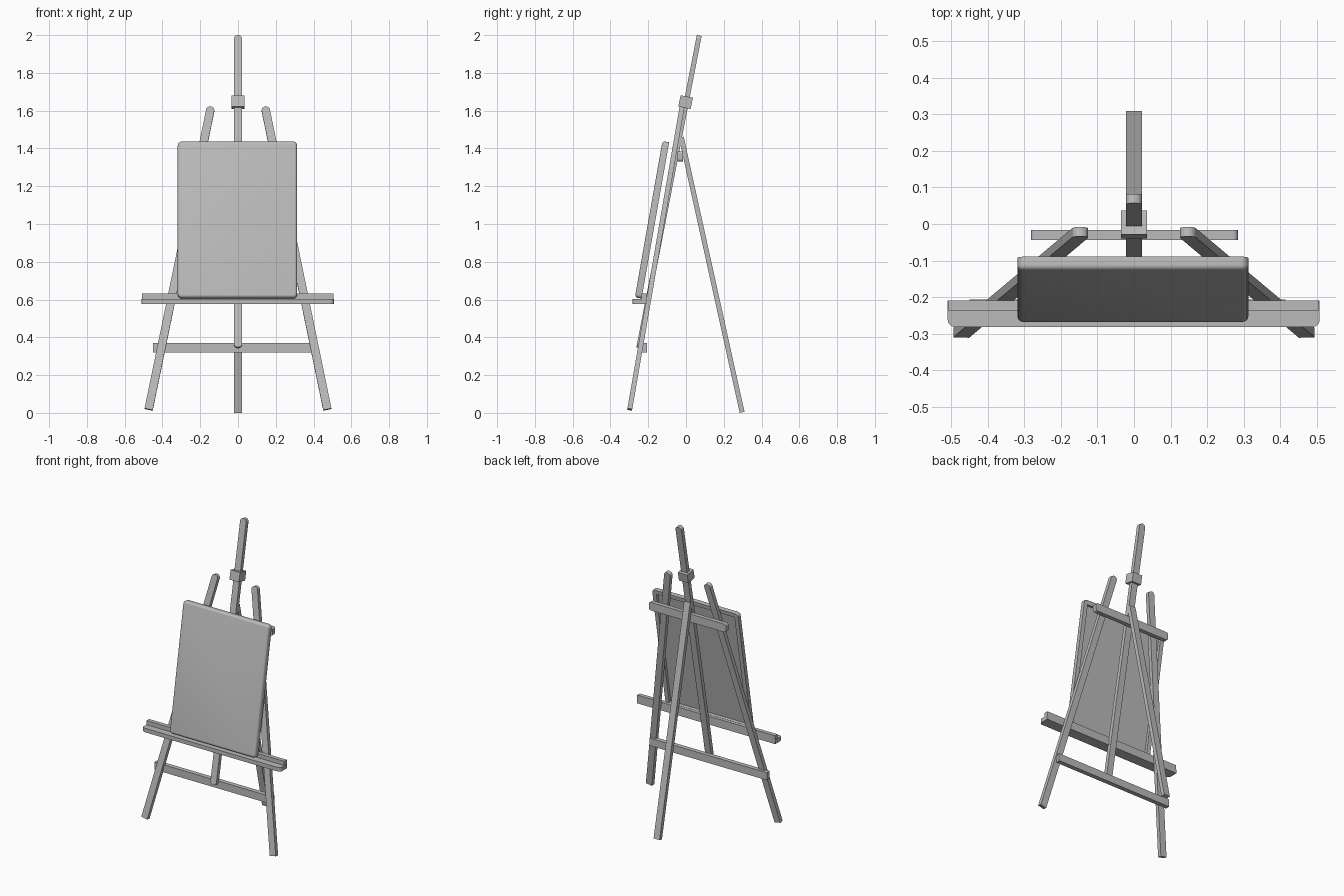
import bpy, bmesh, math
from mathutils import Vector

if "Cube" in bpy.data.objects:
    bpy.data.objects.remove(bpy.data.objects["Cube"], do_unlink=True)

grey = bpy.data.materials.new("plain grey")
grey.use_nodes = True
grey.diffuse_color = (0.5, 0.5, 0.5, 1)
grey.node_tree.nodes["Principled BSDF"].inputs["Base Color"].default_value = (0.5, 0.5, 0.5, 1)


def finish(bm, name):
    bmesh.ops.recalc_face_normals(bm, faces=bm.faces)
    mesh = bpy.data.meshes.new(name)
    bm.to_mesh(mesh)
    bm.free()
    mesh.materials.append(grey)
    obj = bpy.data.objects.new(name, mesh)
    bpy.context.collection.objects.link(obj)
    return obj


def bar_mesh(a, b, width, thick, radii=(0, 0, 0, 0), normal=None, steps=5):
    """Flat bar from a to b; radii round the corners start-, start+, end+, end-."""
    a, b = Vector(a), Vector(b)
    axis = (b - a).normalized()
    n = Vector(normal) if normal else Vector((1, 0, 0)).cross(axis).normalized()
    w = n.cross(axis)
    length, half = (b - a).length, width / 2
    corners = [(0, -1, 1), (0, 1, 1), (length, 1, -1), (length, -1, -1)]
    outline = []
    for i, ((u, side, inward), r) in enumerate(zip(corners, radii)):
        if r == 0:
            outline.append((u, side * half))
            continue
        cu, cv = u + inward * r, side * (half - r)
        start = math.radians((270, 180, 90, 0)[i])
        for k in range(steps + 1):
            t = start - math.pi / 2 * k / steps
            outline.append((cu + r * math.cos(t), cv + r * math.sin(t)))
    bm = bmesh.new()
    verts = [bm.verts.new(a + axis * u + w * v - n * thick / 2) for u, v in outline]
    face = bm.faces.new(verts)
    ext = bmesh.ops.extrude_face_region(bm, geom=[face])
    top = [g for g in ext["geom"] if isinstance(g, bmesh.types.BMVert)]
    bmesh.ops.translate(bm, verts=top, vec=n * thick)
    bmesh.ops.remove_doubles(bm, verts=bm.verts, dist=0.0001)
    bmesh.ops.recalc_face_normals(bm, faces=bm.faces)
    return bm, n


def bar(name, *args, **kw):
    return finish(bar_mesh(*args, **kw)[0], name)


R = 0.021
UP, BACK = (0, 0, 1), (0, 1, 0)

# Splayed front legs, rounded at the top
for name, s in (("left_leg", 1), ("right_leg", -1)):
    bar(name, (s * 0.473, -0.298, 0.018), (s * 0.143, -0.021, 1.62), 0.044, 0.026, (0, 0, R, R))

# Central mast and rear leg
bar("mast", (0, -0.25, 0.345), (0, 0.07, 1.998), 0.044, 0.026, (R, R, R, R))
bar("rear_leg", (0, 0.297, 0.003), (0, -0.025, 1.46), 0.044, 0.026)

# Sliding clamp on the mast
bar("mast_clamp", (0, -0.008, 1.615), (0, 0.004, 1.675), 0.07, 0.066)

# Cross bars behind the legs
bar("lower_brace", (-0.45, -0.222, 0.346), (0.415, -0.222, 0.346), 0.05, 0.03, normal=BACK)
bar("upper_brace", (-0.282, -0.03, 1.358), (0.285, -0.03, 1.358), 0.054, 0.028,
    (0.014,) * 4, normal=BACK)

# Tray: shelf with rounded front corners and a raised back ledge
bar("tray_shelf", (-0.51, -0.246, 0.59), (0.508, -0.246, 0.59), 0.072, 0.027,
    (0.02, 0, 0, 0.02), normal=UP)
bar("tray_ledge", (-0.508, -0.223, 0.604), (0.506, -0.223, 0.604), 0.055, 0.027,
    (0, 0.014, 0.014, 0), normal=BACK)

# Canvas: rounded front edge, recessed back
lean, height = math.radians(10), 0.84
half_axis = Vector((0, math.sin(lean), math.cos(lean))) * height / 2
centre = Vector((-0.003, -0.18, 1.022))
bm, n = bar_mesh(centre - half_axis, centre + half_axis, 0.632, 0.036, (0.02,) * 4)
back = min(bm.faces, key=lambda f: f.normal.dot(n))
bmesh.ops.inset_region(bm, faces=[back], thickness=0.028)
inner = bmesh.ops.extrude_face_region(bm, geom=[back])
moved = [g for g in inner["geom"] if isinstance(g, bmesh.types.BMVert)]
bmesh.ops.translate(bm, verts=moved, vec=n * 0.018)
if back.is_valid:
    bmesh.ops.delete(bm, geom=[back], context="FACES_ONLY")
bm.normal_update()
front = max((f for f in bm.faces if f.normal.dot(n) > 0.9),
            key=lambda f: f.calc_center_median().dot(n))
bmesh.ops.bevel(bm, geom=list(front.edges), offset=0.014, segments=4, profile=0.5, affect="EDGES")
canvas = finish(bm, "canvas")
bpy.ops.object.select_all(action="DESELECT")
canvas.select_set(True)
bpy.context.view_layer.objects.active = canvas
bpy.ops.object.shade_smooth_by_angle(angle=math.radians(35))
